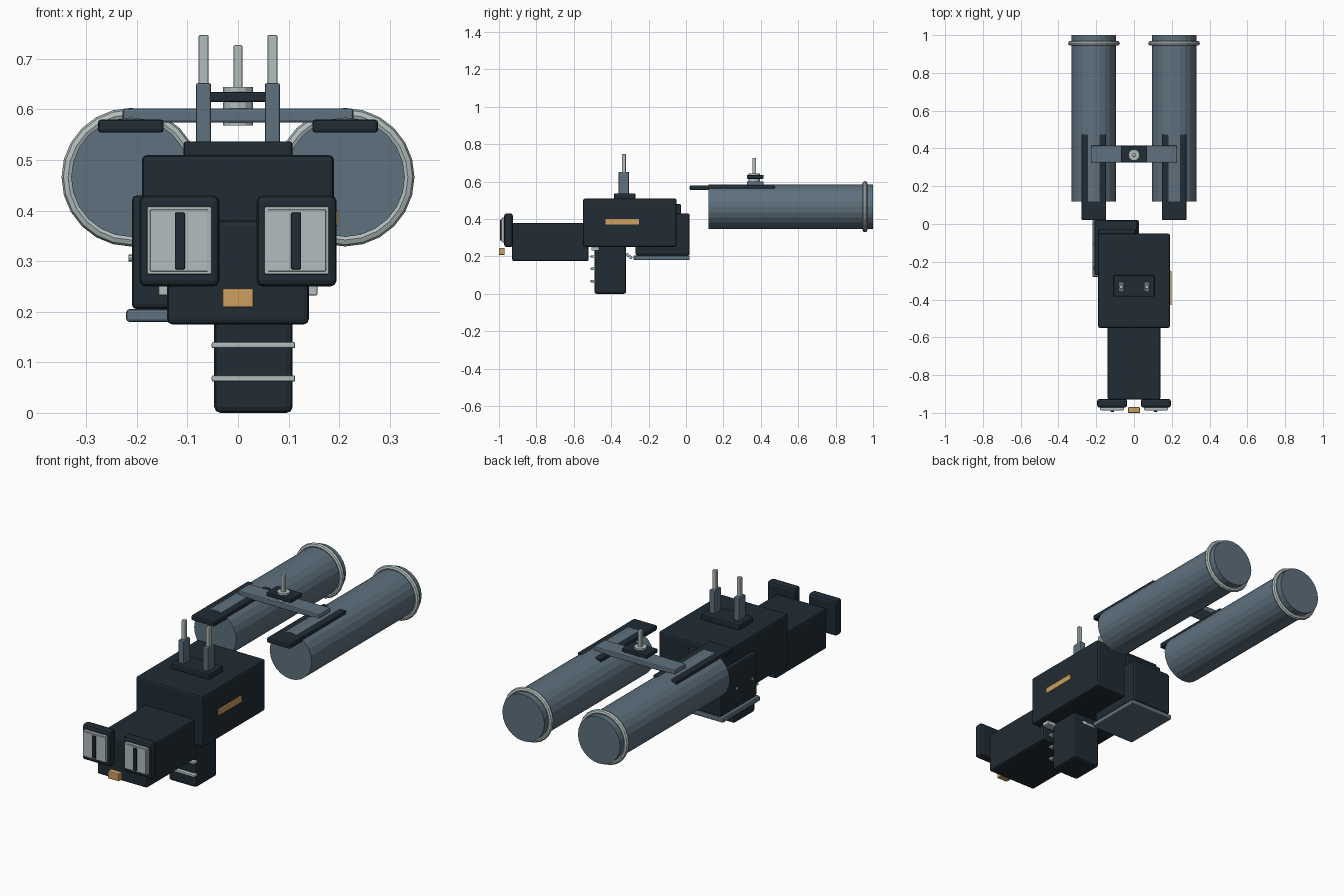
import bpy, bmesh, math
from mathutils import Matrix

cube = bpy.data.objects.get("Cube")
if cube:
    bpy.data.objects.remove(cube, do_unlink=True)


def material(name, rgb):
    m = bpy.data.materials.new(name)
    m.use_nodes = True
    colour = (*rgb, 1)
    m.diffuse_color = colour
    m.node_tree.nodes["Principled BSDF"].inputs["Base Color"].default_value = colour
    return m


NAVY = material("dark navy", (0.015, 0.025, 0.034))
SLATE = material("slate blue", (0.112, 0.165, 0.209))
PALE = material("pale grey", (0.445, 0.515, 0.509))
AMBER = material("amber", (0.61, 0.35, 0.12))


def finish(name, bm, mat, smooth=False):
    mesh = bpy.data.meshes.new(name)
    bm.to_mesh(mesh)
    bm.free()
    mesh.materials.append(mat)
    for p in mesh.polygons:
        p.use_smooth = smooth
    ob = bpy.data.objects.new(name, mesh)
    bpy.context.collection.objects.link(ob)
    return ob


def box(name, xs, ys, zs, mat, bevel=0.004, tilt=0):
    """Rounded box between the given limits, tilted about the x axis."""
    spans = (xs, ys, zs)
    bm = bmesh.new()
    bmesh.ops.create_cube(bm, size=1)
    bmesh.ops.scale(bm, vec=[b - a for a, b in spans], verts=bm.verts)
    if bevel:
        bmesh.ops.bevel(bm, geom=bm.edges[:], offset=bevel, segments=2,
                        profile=0.5, affect='EDGES')
    ob = finish(name, bm, mat)
    ob.location = [(a + b) / 2 for a, b in spans]
    ob.rotation_euler.x = tilt
    return ob


def cylinder(name, centre, radius, length, axis, mat, sides=24):
    bm = bmesh.new()
    bmesh.ops.create_cone(bm, cap_ends=True, segments=sides, radius1=radius,
                          radius2=radius, depth=length)
    turn = {'X': Matrix.Rotation(math.pi / 2, 3, 'Y'),
            'Y': Matrix.Rotation(math.pi / 2, 3, 'X'),
            'Z': Matrix.Identity(3)}[axis]
    bmesh.ops.rotate(bm, matrix=turn, verts=bm.verts)
    ob = finish(name, bm, mat)
    ob.location = centre
    return ob


def around(c, half):
    return (c - half, c + half)


# Main body and front housing
box("main_body", (-0.19, 0.19), (-0.55, -0.05), (0.25, 0.51), NAVY, 0.01)
box("front_housing", (-0.14, 0.14), (-0.93, -0.52), (0.175, 0.38), NAVY, 0.01)
box("front_indicator", (-0.031, 0.031), (-1.0, -0.97), (0.208, 0.246), AMBER)
box("side_indicator", (0.185, 0.198), (-0.43, -0.25), (0.37, 0.4), AMBER, 0.002)

# Grip with front ribs, crossbar and trigger
box("grip", (-0.047, 0.108), (-0.49, -0.32), (0, 0.26), NAVY, 0.012)
for i in range(3):
    z = 0.068 + i * 0.066
    box(f"grip_rib_{i + 1}", (-0.052, 0.113), (-0.51, -0.484),
        around(z, 0.006), PALE, 0.003)
box("under_crossbar", (-0.157, 0.157), (-0.505, -0.465), (0.232, 0.252), PALE, 0.003)
box("trigger", (0.0, 0.06), (-0.325, -0.285), (0.195, 0.21), PALE, 0.003, -0.7)

# Offset rear box with base plate, back plate and screws
box("rear_box", (-0.21, 0.02), (-0.27, 0.02), (0.205, 0.43), NAVY, 0.01)
box("rear_base_plate", (-0.221, 0.026), (-0.28, 0.02), (0.18, 0.205), SLATE, 0.006)
box("back_plate", (-0.19, 0.01), (-0.06, -0.028), (0.34, 0.48), NAVY)
for i, y in enumerate((-0.23, -0.105)):
    cylinder(f"rear_screw_{i + 1}", (-0.211, y, 0.306), 0.007, 0.012, 'X', PALE, 8)

# Top antenna base
box("antenna_base", (-0.108, 0.108), (-0.385, -0.27), (0.505, 0.537), NAVY, 0.006)

# Bridge and central knob between the tubes
box("bridge", (-0.228, 0.228), (0.325, 0.415), (0.574, 0.602), SLATE, 0.005)
cylinder("knob", (0, 0.365, 0.606), 0.03, 0.076, 'Z', PALE, 12)
box("knob_block", (-0.07, 0.07), (0.325, 0.415), (0.615, 0.635), NAVY)
box("knob_rod", around(0, 0.009), around(0.365, 0.009), (0.64, 0.727), PALE, 0.003)

# Mirrored parts
for side, s in (("left", 1), ("right", -1)):
    eye = s * 0.116
    box(f"{side}_eye_housing", around(eye, 0.079), (-0.972, -0.926),
        (0.25, 0.43), NAVY, 0.012)
    box(f"{side}_eye_frame", around(eye, 0.064), (-0.985, -0.965),
        (0.274, 0.408), PALE, 0.003)
    box(f"{side}_eye_panel", around(eye, 0.058), (-0.988, -0.98),
        (0.28, 0.402), PALE, 0.002)
    box(f"{side}_eye_slit", around(s * 0.115, 0.01), (-0.994, -0.985),
        (0.284, 0.396), NAVY, 0.002)

    post = s * 0.068
    box(f"{side}_antenna_post", around(post, 0.015), (-0.36, -0.305),
        (0.53, 0.652), SLATE)
    box(f"{side}_antenna_rod", around(post, 0.01), around(-0.332, 0.01),
        (0.645, 0.747), PALE, 0.003)

    tube = s * 0.212
    cylinder(f"{side}_tube", (tube, 0.56, 0.466), 0.118, 0.88, 'Y', SLATE)
    box(f"{side}_tube_rail", around(tube, 0.065), (0.02, 0.475),
        (0.554, 0.58), NAVY, 0.006)

    bpy.ops.mesh.primitive_torus_add(
        major_segments=24, minor_segments=8, major_radius=0.124,
        minor_radius=0.013, location=(tube, 0.957, 0.466),
        rotation=(math.pi / 2, 0, 0))
    ring = bpy.context.object
    ring.name = f"{side}_tube_ring"
    ring.data.materials.append(PALE)
